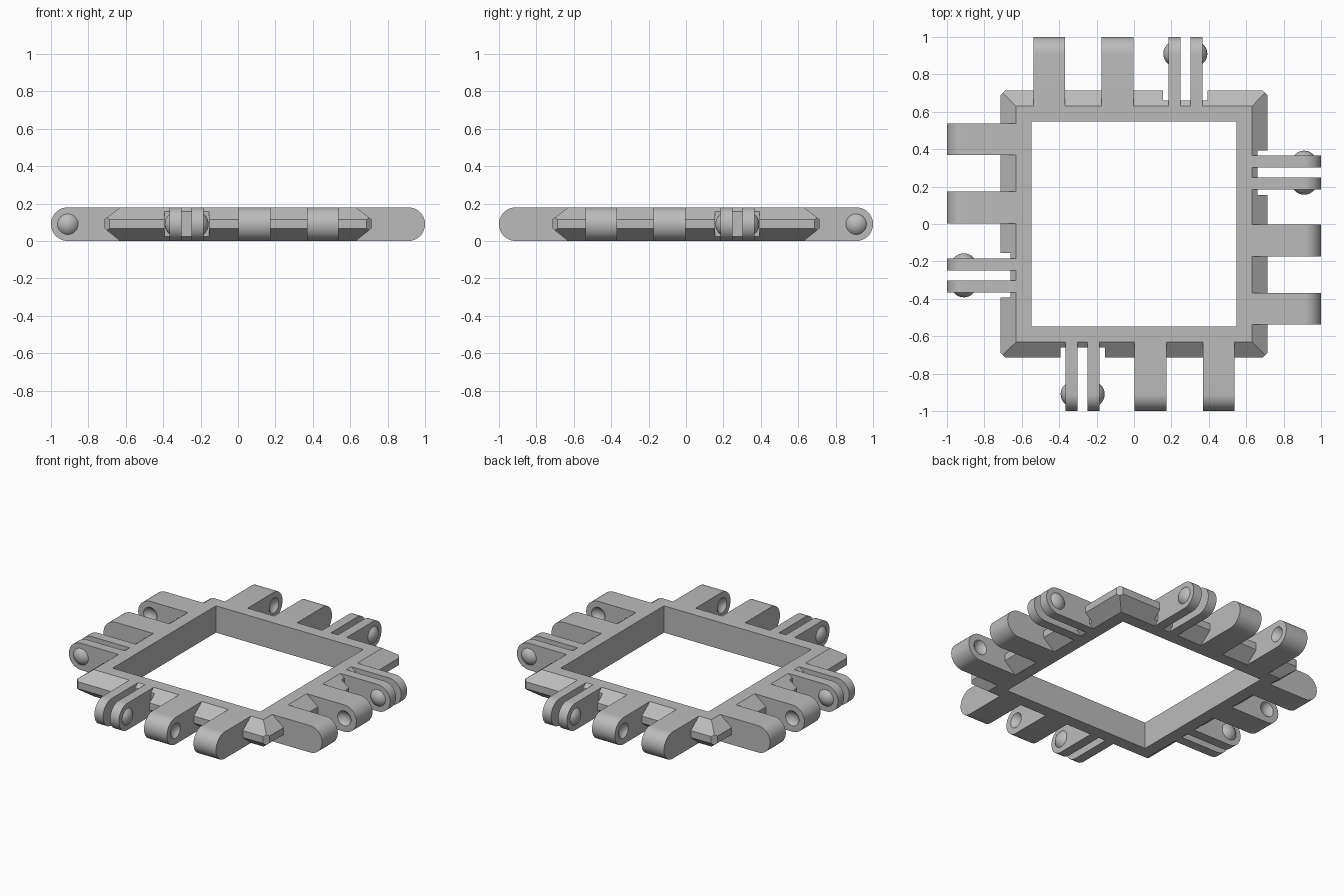
import bpy, bmesh, math
from mathutils import Matrix, Vector

cube = bpy.data.objects.get("Cube")
if cube:
    bpy.data.objects.remove(cube, do_unlink=True)

H = 0.18            # overall height
R = H / 2           # rounded arm ends
PIN_Y = R - 1       # hinge axis
EDGE = 0.63         # half width of the frame's flat top

grey = bpy.data.materials.new("light_grey")
grey.use_nodes = True
grey.diffuse_color = (0.5, 0.5, 0.5, 1)
grey.node_tree.nodes["Principled BSDF"].inputs["Base Color"].default_value = (0.5, 0.5, 0.5, 1)

# The front side maps to the others by diagonal mirrors and a half turn
SWAP = Matrix(((0, 1, 0, 0), (1, 0, 0, 0), (0, 0, 1, 0), (0, 0, 0, 1)))
HALF = Matrix.Rotation(math.pi, 4, 'Z')
SIDES = {"front": Matrix(), "right": SWAP, "back": HALF, "left": HALF @ SWAP}


def make_object(name, bm):
    bmesh.ops.recalc_face_normals(bm, faces=bm.faces)
    mesh = bpy.data.meshes.new(name)
    bm.to_mesh(mesh)
    bm.free()
    mesh.materials.append(grey)
    ob = bpy.data.objects.new(name, mesh)
    bpy.context.collection.objects.link(ob)
    return ob


def smooth(ob):
    bpy.ops.object.select_all(action='DESELECT')
    ob.select_set(True)
    bpy.context.view_layer.objects.active = ob
    bpy.ops.object.shade_smooth_by_angle(angle=math.radians(30))


def cut(ob, cutter):
    mod = ob.modifiers.new("cut", 'BOOLEAN')
    mod.operation, mod.solver, mod.object = 'DIFFERENCE', 'EXACT', cutter
    graph = bpy.context.evaluated_depsgraph_get()
    mesh = bpy.data.meshes.new_from_object(ob.evaluated_get(graph))
    ob.modifiers.clear()
    ob.data = mesh
    bpy.data.objects.remove(cutter, do_unlink=True)


def add_box(bm, size, matrix):
    bmesh.ops.create_cube(bm, size=1, matrix=matrix @ Matrix.Diagonal((*size, 1)))


def add_arm(bm, x0, x1):
    """Straight bar with a half-round end, reaching out of the front edge."""
    n = 20
    outline = [(-EDGE, H), (-EDGE, 0)]
    for i in range(n + 1):
        a = math.pi * i / n
        outline.append((PIN_Y - R * math.sin(a), R - R * math.cos(a)))
    face = bm.faces.new([bm.verts.new((x0, y, z)) for y, z in outline])
    out = bmesh.ops.extrude_face_region(bm, geom=[face])["geom"]
    moved = [v for v in out if isinstance(v, bmesh.types.BMVert)]
    bmesh.ops.translate(bm, verts=moved, vec=(x1 - x0, 0, 0))


def add_ball(bm, x, radius):
    place = Matrix.Translation((x, PIN_Y, R)) @ Matrix.Rotation(math.pi / 2, 4, 'Y')
    bmesh.ops.create_uvsphere(bm, u_segments=32, v_segments=24, radius=radius, matrix=place)


def ball_shape(base, depth):
    """Sphere radius and sunk distance for a cap of given base and depth."""
    radius = (base ** 2 + depth ** 2) / (2 * depth)
    return radius, radius - depth


# Square frame with a bevelled outer rim
bm = bmesh.new()
section = [(0.547, 0), (EDGE, 0), (0.715, 0.068), (0.715, 0.115), (EDGE, H), (0.547, H)]
rings = [[bm.verts.new((sx * r, sy * r, z)) for sx, sy in ((-1, -1), (1, -1), (1, 1), (-1, 1))]
         for r, z in section]
for ring, nxt in zip(rings, rings[1:] + rings[:1]):
    for i in range(4):
        j = (i + 1) % 4
        bm.faces.new((ring[i], ring[j], nxt[j], nxt[i]))
frame = make_object("frame", bm)

# Notches behind the prongs and clipped corners
bm = bmesh.new()
for side in SIDES.values():
    centre = side @ Vector((-0.274, -0.76, R))
    size = side @ Vector((0.236, 0.2, 1))
    add_box(bm, [abs(c) for c in size], Matrix.Translation(centre))
for i in range(4):
    turn = Matrix.Rotation(math.radians(45 + 90 * i), 4, 'Z')
    add_box(bm, (0.2, 0.5, 1), turn @ Matrix.Translation((1.402 / math.sqrt(2) + 0.1, 0, R)))
cut(frame, make_object("frame_cutter", bm))

for side_name, matrix in SIDES.items():
    # Socket arms with facing round dimples
    for part, x0, x1, dimple, way in (("inner", 0.003, 0.173, 0.173, -1),
                                      ("outer", 0.37, 0.537, 0.37, 1)):
        bm = bmesh.new()
        add_arm(bm, x0, x1)
        arm = make_object(f"{side_name}_{part}_socket_arm", bm)
        radius, sunk = ball_shape(0.05, 0.026)
        bm = bmesh.new()
        add_ball(bm, dimple - way * sunk, radius)
        cut(arm, make_object("dimple_cutter", bm))
        bm = bmesh.new()
        bm.from_mesh(arm.data)
        bm.transform(matrix)
        bmesh.ops.recalc_face_normals(bm, faces=bm.faces)
        bm.to_mesh(arm.data)
        bm.free()
        smooth(arm)

    # Springy prongs with domed pins on their outer faces
    for part, x0, x1, pin, way in (("outer", -0.365, -0.301, -0.365, -1),
                                   ("inner", -0.249, -0.184, -0.184, 1)):
        bm = bmesh.new()
        add_arm(bm, x0, x1)
        bm.transform(matrix)
        smooth(make_object(f"{side_name}_{part}_prong", bm))

        bm = bmesh.new()
        radius, sunk = ball_shape(0.055, 0.027)
        add_ball(bm, pin - way * sunk, radius)
        bmesh.ops.bisect_plane(bm, geom=bm.verts[:] + bm.edges[:] + bm.faces[:],
                               plane_co=(pin, 0, 0), plane_no=(way, 0, 0), clear_inner=True)
        bm.transform(matrix)
        dome = make_object(f"{side_name}_{part}_pin", bm)
        smooth(dome)
